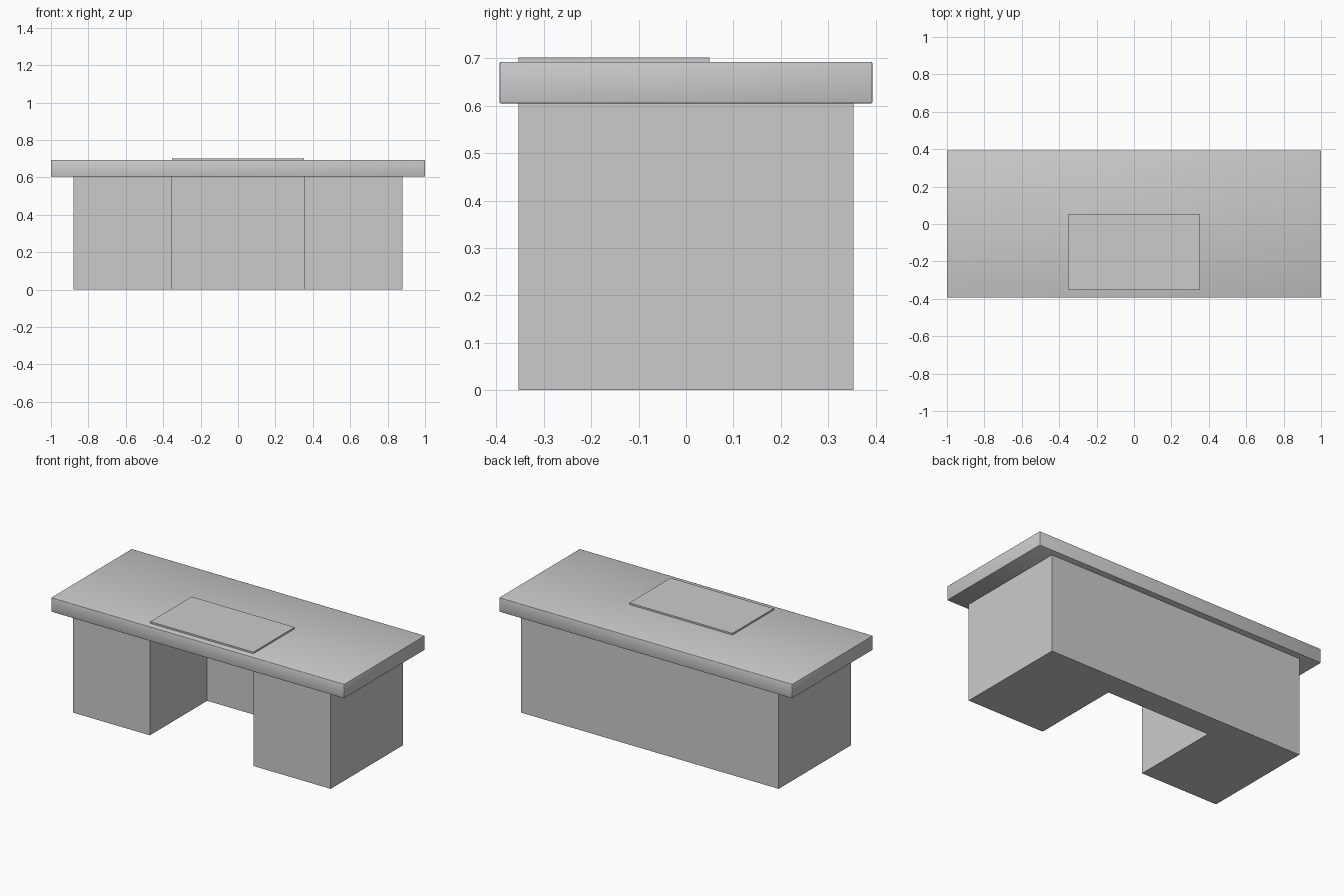
import bpy, bmesh

if "Cube" in bpy.data.objects:
    bpy.data.objects.remove(bpy.data.objects["Cube"])


def prism(name, outline, z0, z1):
    """Extrude a closed xy outline from z0 to z1."""
    bm = bmesh.new()
    face = bm.faces.new([bm.verts.new((x, y, z0)) for x, y in outline])
    ext = bmesh.ops.extrude_face_region(bm, geom=[face])
    for v in ext["geom"]:
        if isinstance(v, bmesh.types.BMVert):
            v.co.z = z1
    bmesh.ops.recalc_face_normals(bm, faces=bm.faces)
    mesh = bpy.data.meshes.new(name)
    bm.to_mesh(mesh)
    bm.free()
    obj = bpy.data.objects.new(name, mesh)
    bpy.context.collection.objects.link(obj)
    return obj


def rect(x, y0, y1):
    return [(-x, y0), (x, y0), (x, y1), (-x, y1)]


# Base: two pedestals joined by a back panel, as one U-shaped outline
half = [(0.88, 0.353), (0.88, -0.353), (0.354, -0.353), (0.354, 0.205)]
mirrored = [(-x, y) for x, y in reversed(half)]
prism("pedestal_base", half + mirrored, 0, 0.605)

# Desktop: slab with slightly softened, smooth-shaded edges
top = prism("desktop", rect(1.0, -0.393, 0.393), 0.605, 0.692)
bevel = top.modifiers.new("soft_edges", "BEVEL")
bevel.width = 0.002
bevel.segments = 2
for p in top.data.polygons:
    p.use_smooth = True

# Writing pad lying near the front edge
prism("writing_pad", rect(0.352, -0.353, 0.05), 0.692, 0.702)
